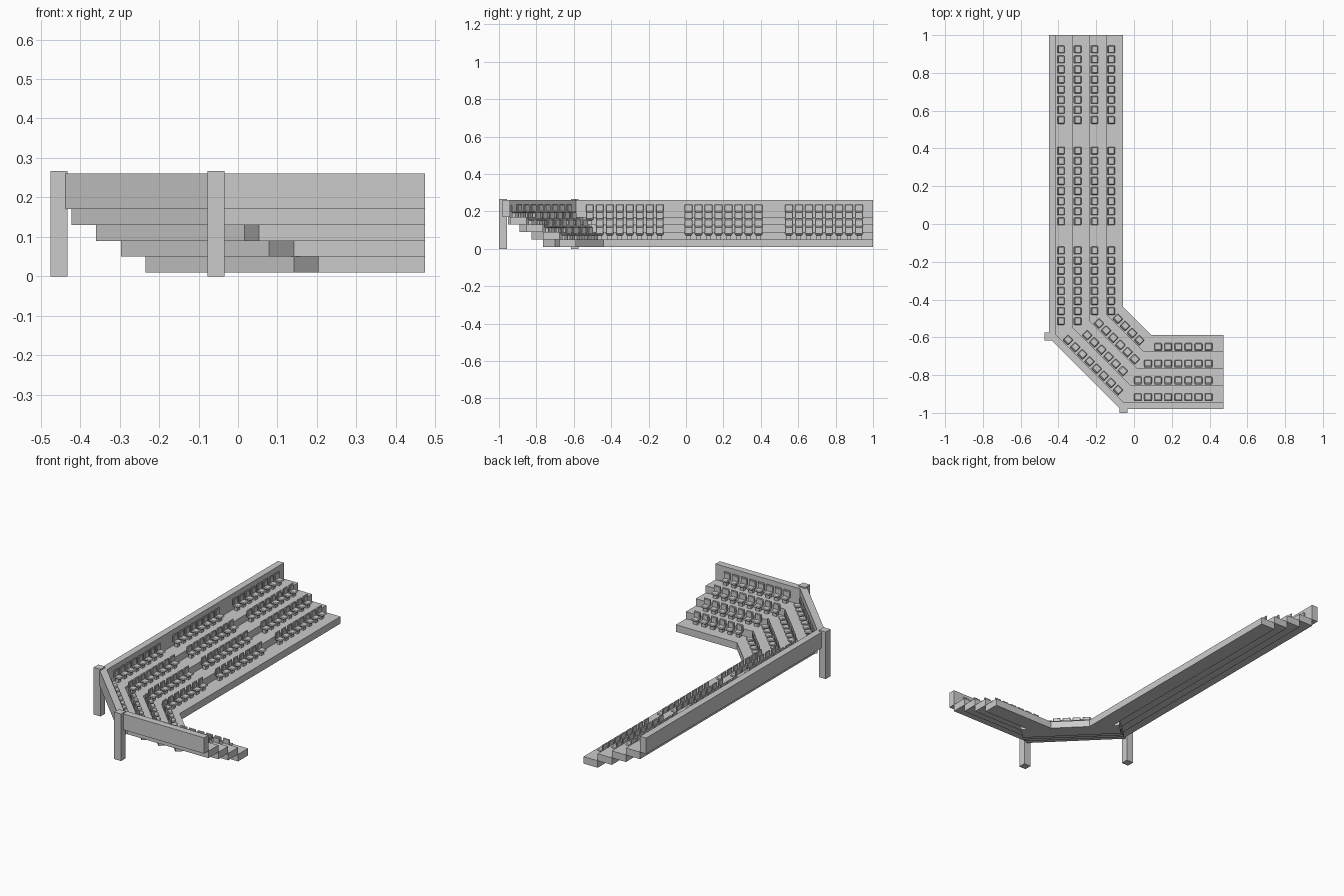
import bpy, bmesh
from math import pi, sqrt, cos, sin
from mathutils import Matrix, Vector

if "Cube" in bpy.data.objects:
    bpy.data.objects.remove(bpy.data.objects["Cube"])

FX, FY = -0.057, -0.587          # front lines of the long and short arms
AY, BX = -0.44, 0.09             # inner corners where the diagonal starts
STEP = 0.0887                    # tread depth
R2 = sqrt(2)


def add_box(bm, lo, hi, mat=Matrix.Identity(4), bevel=0.0):
    lo, hi = Vector(lo), Vector(hi)
    m = mat @ Matrix.Translation((lo + hi) / 2) @ Matrix.Diagonal((*(hi - lo), 1))
    verts = bmesh.ops.create_cube(bm, size=1, matrix=m)["verts"]
    if bevel:
        edges = list({e for v in verts for e in v.link_edges})
        bmesh.ops.bevel(bm, geom=edges, offset=bevel, segments=1, affect='EDGES')


def to_mesh(bm, name):
    me = bpy.data.meshes.new(name)
    bm.to_mesh(me)
    bm.free()
    return me


def place(me, name, loc=(0, 0, 0), rot=0):
    ob = bpy.data.objects.new(name, me)
    ob.location = loc
    ob.rotation_euler.z = rot
    bpy.context.collection.objects.link(ob)
    return ob


def box(name, lo, hi):
    bm = bmesh.new()
    add_box(bm, lo, hi)
    place(to_mesh(bm, name), name)


def diag_point(s, d):
    """Point on the diagonal: s along it from its middle, d behind its front."""
    total = FX + AY - d * R2
    diff = 0.53 + s * R2
    return (total + diff) / 2, (total - diff) / 2


def band(name, d0, d1, z0, z1):
    """Straight, diagonal and straight parts of one tier or wall."""
    corner = d1 * 0.414
    box("long_" + name, (FX - d1, AY - corner, z0), (FX - d0, 1.0, z1))
    box("short_" + name, (BX - corner, FY - d1, z0), (0.474, FY - d0, z1))
    bm = bmesh.new()
    cx, cy = diag_point(0, 0)
    m = Matrix.Translation((cx, cy, 0)) @ Matrix.Rotation(pi / 4, 4, 'Z')
    add_box(bm, (-d1, -0.266, z0), (-d0, 0.266, z1), m)
    place(to_mesh(bm, "diagonal_" + name), "diagonal_" + name)


# Stepped tiers and the rear wall
for k in range(4):
    band("tier", k * STEP, (k + 1) * STEP, 0.01 + 0.04 * k, 0.05 + 0.04 * k)
band("rear_wall", 4 * STEP, 0.393, 0.17, 0.26)

# Corner columns
for x, y in ((-0.4535, -0.595), (-0.0555, -0.979)):
    box("column", (x - 0.0215, y - 0.021, 0), (x + 0.0215, y + 0.021, 0.267))

# Seat: faces +x, origin at the rear on the tread
bm = bmesh.new()
add_box(bm, (0.006, -0.020, 0.022), (0.043, 0.020, 0.031), bevel=0.004)   # pan
add_box(bm, (0.002, -0.021, 0.026), (0.010, 0.021, 0.066), bevel=0.003)   # backrest
add_box(bm, (0.010, -0.014, 0.036), (0.012, 0.014, 0.060))                # pad
add_box(bm, (0.010, -0.012, 0.000), (0.028, 0.012, 0.023))                # pedestal
seat = to_mesh(bm, "seat")

# Seat rows: long arm, diagonal, short arm
PITCH = 0.0535
DIAG_COUNT = (4, 6, 6, 8)
LONG_COUNT = (7, 7, 8, 8)
SHORT_COUNT = (6, 7, 8, 8)
for k in range(4):
    d = (k + 1) * STEP - 0.002
    z = 0.05 + 0.04 * k
    for top, n in ((0.925, 8), (0.388, 8), (-0.14, LONG_COUNT[k])):
        for i in range(n):
            place(seat, "long_seat", (FX - d, top - i * PITCH, z))
    n = DIAG_COUNT[k]
    for i in range(n):
        x, y = diag_point((i - (n - 1) / 2) * PITCH, d)
        place(seat, "diagonal_seat", (x, y, z), pi / 4)
    for i in range(SHORT_COUNT[k]):
        place(seat, "short_seat", (0.395 - i * PITCH, FY - d, z), pi / 2)
